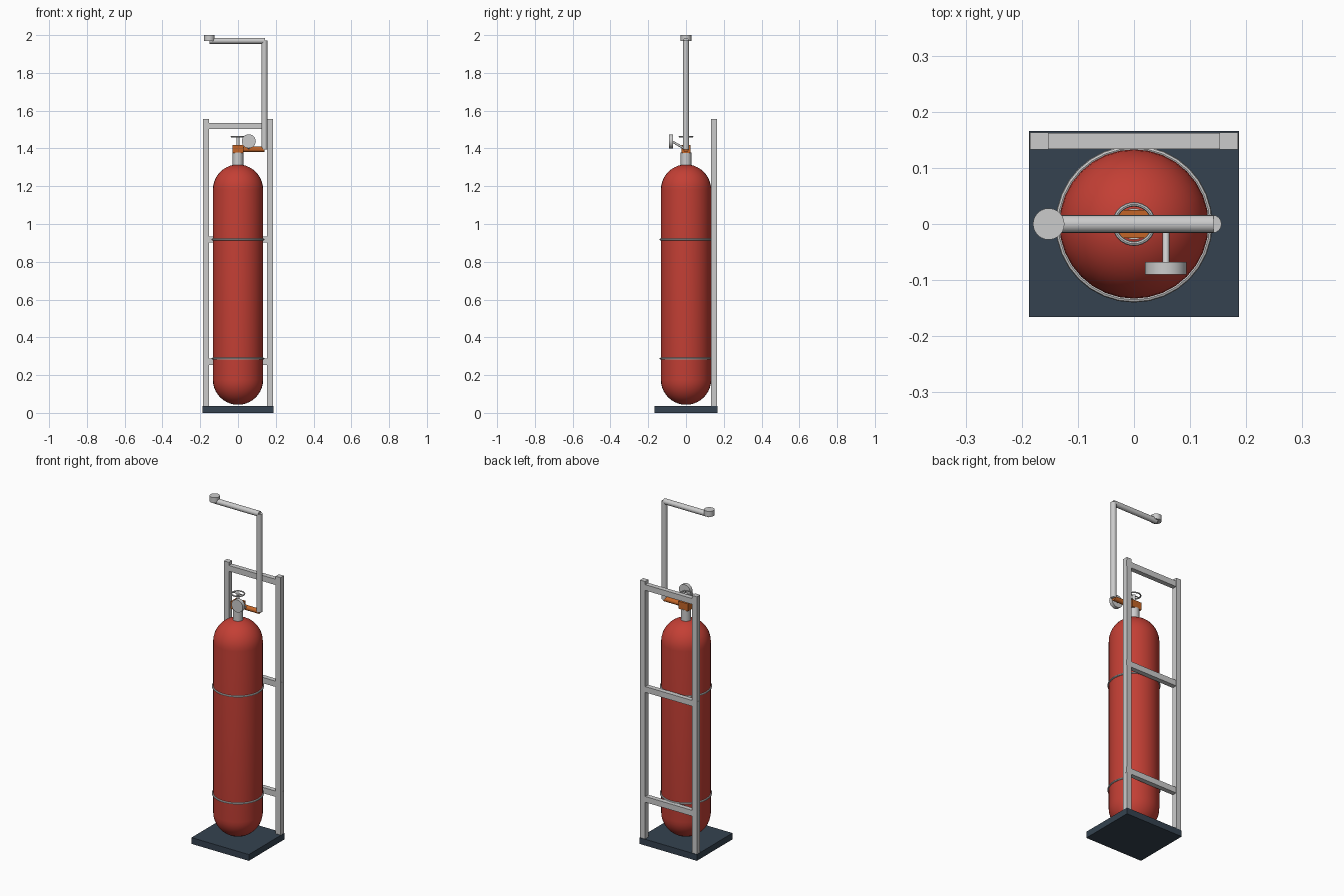
import bpy, math
from mathutils import Vector

if "Cube" in bpy.data.objects:
    bpy.data.objects.remove(bpy.data.objects["Cube"])


def material(name, rgb):
    m = bpy.data.materials.new(name)
    m.diffuse_color = (*rgb, 1)
    m.use_nodes = True
    m.node_tree.nodes["Principled BSDF"].inputs["Base Color"].default_value = m.diffuse_color
    return m


RED = material("red_paint", (0.55, 0.05, 0.035))
ORANGE = material("copper_orange", (0.55, 0.13, 0.02))
NAVY = material("dark_blue", (0.035, 0.055, 0.08))


def finish(name, mat=None, smooth=True):
    ob = bpy.context.object
    ob.name = name
    if mat:
        ob.data.materials.append(mat)
    if smooth:
        bpy.ops.object.shade_smooth_by_angle(angle=math.radians(35))
    return ob


def box(name, centre, size, mat=None):
    bpy.ops.mesh.primitive_cube_add(size=1, location=centre)
    bpy.context.object.scale = size
    bpy.ops.object.transform_apply(location=False, rotation=False, scale=True)
    return finish(name, mat, False)


def rod(name, a, b, r, mat=None, sides=16):
    a, b = Vector(a), Vector(b)
    d = b - a
    bpy.ops.mesh.primitive_cylinder_add(vertices=sides, radius=r, depth=d.length,
                                        location=(a + b) / 2)
    bpy.context.object.rotation_euler = d.to_track_quat('Z', 'Y').to_euler()
    return finish(name, mat)


def ring(name, z, major, minor):
    bpy.ops.mesh.primitive_torus_add(location=(0, 0, z), major_radius=major, minor_radius=minor,
                                     major_segments=32, minor_segments=8)
    return finish(name)


# Base plate and rear frame
box("base_plate", (0, 0, 0.0185), (0.374, 0.332, 0.037), NAVY)
for side, x in (("left", -0.169), ("right", 0.169)):
    box(f"{side}_post", (x, 0.148, 0.795), (0.033, 0.03, 1.52))
for i, z in enumerate((0.27, 0.918, 1.519)):
    box(f"cross_rail_{i + 1}", (0, 0.148, z), (0.372, 0.028, 0.034))

# Gas cylinder: spun capsule profile
R, LOW, HIGH, SEG, ARC = 0.133, 0.176, 1.182, 32, 10
rows = []
for z0, start in ((LOW, -90), (HIGH, 0)):
    for i in range(ARC + 1):
        a = math.radians(start + 90 * i / ARC)
        rows.append((R * math.cos(a), z0 + R * math.sin(a)))
rows = rows[1:-1]
verts = [(r * math.cos(2 * math.pi * s / SEG), r * math.sin(2 * math.pi * s / SEG), z)
         for r, z in rows for s in range(SEG)]
n = len(rows)
faces = [(k * SEG + s, k * SEG + (s + 1) % SEG, (k + 1) * SEG + (s + 1) % SEG, (k + 1) * SEG + s)
         for k in range(n - 1) for s in range(SEG)]
verts += [(0, 0, LOW - R), (0, 0, HIGH + R)]
for s in range(SEG):
    t = (s + 1) % SEG
    faces.append((n * SEG, t, s))
    faces.append((n * SEG + 1, (n - 1) * SEG + s, (n - 1) * SEG + t))
mesh = bpy.data.meshes.new("gas_cylinder")
mesh.from_pydata(verts, [], faces)
tank = bpy.data.objects.new("gas_cylinder", mesh)
bpy.context.collection.objects.link(tank)
bpy.ops.object.select_all(action='DESELECT')
bpy.context.view_layer.objects.active = tank
tank.select_set(True)
finish("gas_cylinder", RED)

# Straps
ring("lower_strap", 0.287, 0.135, 0.005)
ring("upper_strap", 0.918, 0.135, 0.005)

# Neck, valve and handwheel
rod("neck", (0, 0, 1.29), (0, 0, 1.378), 0.028, sides=24)
box("valve_body", (0, 0, 1.397), (0.06, 0.05, 0.044), ORANGE)
rod("valve_stem", (0, 0, 1.41), (0, 0, 1.465), 0.009)
ring("handwheel", 1.462, 0.035, 0.004)
rod("handwheel_spoke", (-0.035, 0, 1.462), (0.035, 0, 1.462), 0.003, sides=8)

# Outlet and pressure gauge
rod("valve_outlet", (0.02, 0, 1.395), (0.14, 0, 1.395), 0.014, ORANGE)
rod("gauge_stem", (0.057, 0, 1.395), (0.057, -0.075, 1.438), 0.006, sides=12)
rod("pressure_gauge", (0.057, -0.068, 1.438), (0.057, -0.09, 1.438), 0.037, sides=24)

# Discharge pipe and nozzle
rod("riser_pipe", (0.14, 0, 1.395), (0.14, 0, 1.972), 0.016)
rod("discharge_pipe", (0.142, 0, 1.97), (-0.152, 0, 1.97), 0.016)
rod("discharge_nozzle", (-0.152, 0, 1.968), (-0.152, 0, 2.0), 0.028, sides=24)
